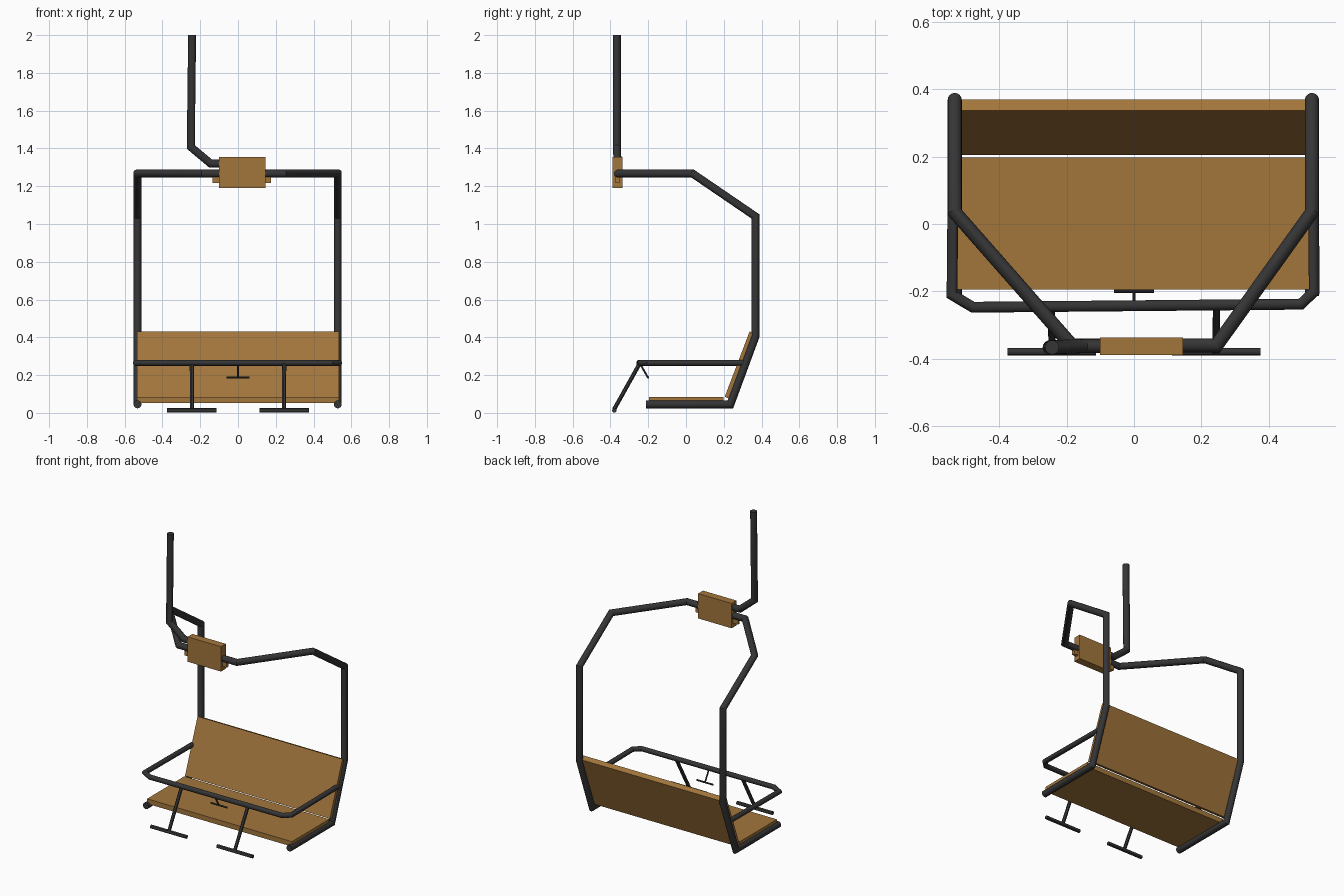
import bpy, bmesh, math
from mathutils import Vector

if "Cube" in bpy.data.objects:
    bpy.data.objects.remove(bpy.data.objects["Cube"])


def material(name, rgb):
    m = bpy.data.materials.new(name)
    m.diffuse_color = (*rgb, 1)
    m.use_nodes = True
    m.node_tree.nodes["Principled BSDF"].inputs["Base Color"].default_value = m.diffuse_color
    return m


STEEL = material("dark_steel", (0.035, 0.035, 0.037))
WOOD = material("wood", (0.36, 0.18, 0.045))


def finish(name, bm, mat, smooth=False):
    bmesh.ops.recalc_face_normals(bm, faces=bm.faces)
    me = bpy.data.meshes.new(name)
    bm.to_mesh(me)
    bm.free()
    ob = bpy.data.objects.new(name, me)
    bpy.context.collection.objects.link(ob)
    me.materials.append(mat)
    if smooth:
        bpy.ops.object.select_all(action='DESELECT')
        ob.select_set(True)
        bpy.context.view_layer.objects.active = ob
        bpy.ops.object.shade_smooth_by_angle(angle=math.radians(30))
    return ob


def tube(name, points, r, sides=16):
    """Round tube with mitred corners along a polyline."""
    pts = [Vector(p) for p in points]
    dirs = [(b - a).normalized() for a, b in zip(pts, pts[1:])]
    d = dirs[0]
    u = d.orthogonal().normalized()
    v = d.cross(u)
    ring = [pts[0] + r * (math.cos(t) * u + math.sin(t) * v)
            for t in (2 * math.pi * i / sides for i in range(sides))]
    bm = bmesh.new()
    prev = [bm.verts.new(p) for p in ring]
    bm.faces.new(prev)
    for i, d in enumerate(dirs):
        # slide the ring along the segment onto the mitre plane
        n = (d + dirs[i + 1]).normalized() if i + 1 < len(dirs) else d
        ring = [p + d * ((pts[i + 1] - p).dot(n) / d.dot(n)) for p in ring]
        cur = [bm.verts.new(p) for p in ring]
        for k in range(sides):
            j = (k + 1) % sides
            bm.faces.new((prev[k], prev[j], cur[j], cur[k]))
        prev = cur
    bm.faces.new(prev)
    return finish(name, bm, STEEL, True)


def slab(name, profile, x0, x1):
    """Flat panel: a (y, z) profile extruded along x."""
    bm = bmesh.new()
    a = [bm.verts.new((x0, y, z)) for y, z in profile]
    b = [bm.verts.new((x1, y, z)) for y, z in profile]
    bm.faces.new(a)
    bm.faces.new(b)
    for k in range(len(a)):
        j = (k + 1) % len(a)
        bm.faces.new((a[k], a[j], b[j], b[k]))
    return finish(name, bm, WOOD)


def rect(y0, y1, z0, z1):
    return [(y0, z0), (y1, z0), (y1, z1), (y0, z1)]


# Side frames: seat rail, back leg, upright and overhead arm in one bent tube
for side, x, bend in (("left", -0.532, -0.185), ("right", 0.528, 0.245)):
    tube(side + "_frame", [(x, -0.213, 0.045), (x, 0.235, 0.045), (x, 0.368, 0.405),
                           (x, 0.368, 1.04), (x, 0.035, 1.267),
                           (bend, -0.36, 1.267), (0.02, -0.36, 1.267)], 0.021)

# Hanger pole
tube("hanger_pole", [(-0.243, -0.366, 2.0), (-0.25, -0.366, 1.408),
                     (-0.145, -0.362, 1.32), (0.02, -0.362, 1.32)], 0.021)

# Clamp block and the retaining bar behind it
slab("clamp_block", rect(-0.388, -0.337, 1.19, 1.356), -0.101, 0.146)
slab("clamp_bar", rect(-0.372, -0.352, 1.218, 1.25), -0.136, 0.176)

# Seat and backrest panels
slab("seat", rect(-0.195, 0.198, 0.052, 0.085), -0.535, 0.535)
slab("backrest", [(0.205, 0.085), (0.337, 0.432), (0.37, 0.418), (0.238, 0.072)],
     -0.535, 0.535)

# Safety bar
tube("safety_bar", [(-0.535, 0.315, 0.265), (-0.54, -0.21, 0.265), (-0.478, -0.247, 0.265),
                    (0.495, -0.238, 0.265), (0.535, -0.2, 0.265), (0.53, 0.315, 0.265)], 0.016)

# Footrests
for side, s in (("left", -1), ("right", 1)):
    tube(side + "_footrest_rod", [(s * 0.245, -0.243, 0.265), (s * 0.243, -0.381, 0.018)], 0.011, 12)
    tube(side + "_footrest", [(s * 0.113, -0.379, 0.013), (s * 0.376, -0.379, 0.013)], 0.012, 12)

# Small centre handle
tube("centre_handle_rod", [(0, -0.243, 0.26), (0, -0.202, 0.188)], 0.005, 10)
tube("centre_handle", [(-0.06, -0.2, 0.187), (0.06, -0.2, 0.187)], 0.0055, 10)
